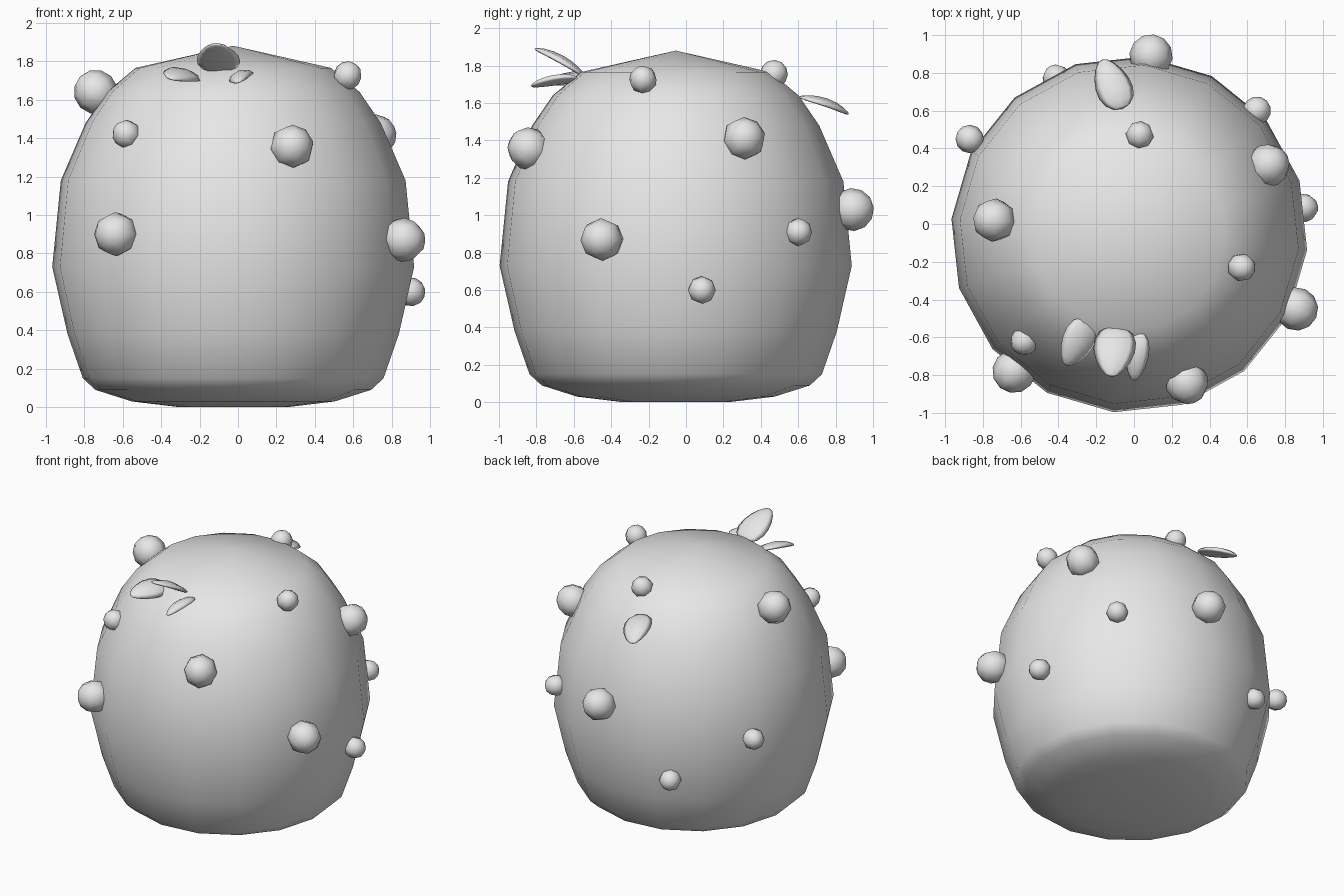
import bpy, bmesh
from math import cos, sin, radians, pi
from mathutils import Vector, Matrix

if "Cube" in bpy.data.objects:
    bpy.data.objects.remove(bpy.data.objects["Cube"], do_unlink=True)

grey = bpy.data.materials.new("light_grey")
grey.use_nodes = True
grey.use_backface_culling = True
grey.diffuse_color = (0.8, 0.8, 0.8, 1)
grey.node_tree.nodes["Principled BSDF"].inputs["Base Color"].default_value = grey.diffuse_color

CENTRE = Vector((-0.025, -0.055, 0.94))
SIDES = 16


def finish(name, bm):
    mesh = bpy.data.meshes.new(name)
    bm.to_mesh(mesh)
    bm.free()
    mesh.materials.append(grey)
    mesh.polygons.foreach_set("use_smooth", [True] * len(mesh.polygons))
    obj = bpy.data.objects.new(name, mesh)
    bpy.context.collection.objects.link(obj)
    return obj


# Round, flat-bottomed body: radius and height from bottom to top
PROFILE = [(0.28, 0), (0.53, 0.03), (0.72, 0.09), (0.785, 0.15), (0.865, 0.38),
           (0.945, 0.73), (0.9, 1.18), (0.77, 1.48), (0.66, 1.64), (0.51, 1.765)]


def body(name, scale, inward):
    bm = bmesh.new()
    rings = []
    for r, z in PROFILE:
        angles = [radians(-5) + 2 * pi * i / SIDES for i in range(SIDES)]
        rings.append([bm.verts.new((r * cos(a), r * sin(a), z - CENTRE.z)) for a in angles])
    for low, high in zip(rings, rings[1:]):
        for i in range(SIDES):
            j = (i + 1) % SIDES
            bm.faces.new((low[i], low[j], high[j], high[i]))
    for ring, z in ((rings[0], 0), (rings[-1], 1.88)):
        tip = bm.verts.new((0, 0, z - CENTRE.z))
        for i in range(SIDES):
            bm.faces.new((ring[i], ring[(i + 1) % SIDES], tip))
    bmesh.ops.recalc_face_normals(bm, faces=bm.faces)
    if inward:
        bmesh.ops.reverse_faces(bm, faces=bm.faces)
    bmesh.ops.transform(bm, matrix=Matrix.Translation(CENTRE) @ Matrix.Scale(scale, 4), verts=bm.verts)
    return finish(name, bm)


body("body", 0.945, False)
body("outline_shell", 1.0, True)

# Round bumps scattered over the body, each facing outward
BIG = [(-0.74, 0.02, 1.64), (-0.635, -0.78, 0.9), (0.28, -0.84, 1.355),
       (0.86, -0.45, 0.87), (0.71, 0.31, 1.41), (0.09, 0.89, 1.03)]
SMALL = [(-0.58, -0.62, 1.42), (0.9, 0.085, 0.6), (0.57, -0.23, 1.725), (0.65, 0.6, 0.91),
         (0.03, 0.47, 1.755), (-0.87, 0.45, 0.86), (-0.41, 0.77, 0.555)]


def bump(name, place, radius):
    bm = bmesh.new()
    bmesh.ops.create_uvsphere(bm, u_segments=8, v_segments=6, radius=radius)
    out = Vector(place) - CENTRE
    turn = out.to_track_quat('Z', 'Y').to_matrix().to_4x4()
    bmesh.ops.transform(bm, matrix=Matrix.Translation(place) @ turn, verts=bm.verts)
    finish(name, bm)


for size, places, radius in (("big", BIG, 0.115), ("small", SMALL, 0.075)):
    for n, place in enumerate(places, 1):
        bump(f"{size}_bump_{n}", place, radius)


# Petal: thin rounded blade, widest past its middle, curling towards its tip
def petal(name, base, tip, up, width):
    bm = bmesh.new()
    bmesh.ops.create_uvsphere(bm, u_segments=8, v_segments=8, radius=1)
    base, tip = Vector(base), Vector(tip)
    along = tip - base
    length = along.length
    along.normalize()
    side = Vector(up).cross(along).normalized()
    normal = along.cross(side)
    for v in bm.verts:
        x, y, t = v.co.x, v.co.y, v.co.z
        lift = 0.02 * (1 - t * t) - 0.015 * x * x
        v.co = (base + along * length * (t + 1) / 2
                + side * x * (1 - 0.25 * t) * width / 2
                + normal * (y * 0.022 + lift))
    bmesh.ops.recalc_face_normals(bm, faces=bm.faces)
    finish(name, bm)


petal("front_petal_right", (-0.24, -0.5, 1.73), (-0.36, -0.75, 1.71), (0.37, 0, 0.93), 0.18)
petal("front_petal_middle", (-0.09, -0.54, 1.74), (-0.12, -0.81, 1.89), (0, 0.5, 0.86), 0.22)
petal("front_petal_left", (0.03, -0.57, 1.73), (0.0, -0.83, 1.69), (-0.28, 0, 0.96), 0.13)
petal("back_petal", (-0.06, 0.61, 1.63), (-0.17, 0.87, 1.54), (0, 0.35, 0.94), 0.19)
